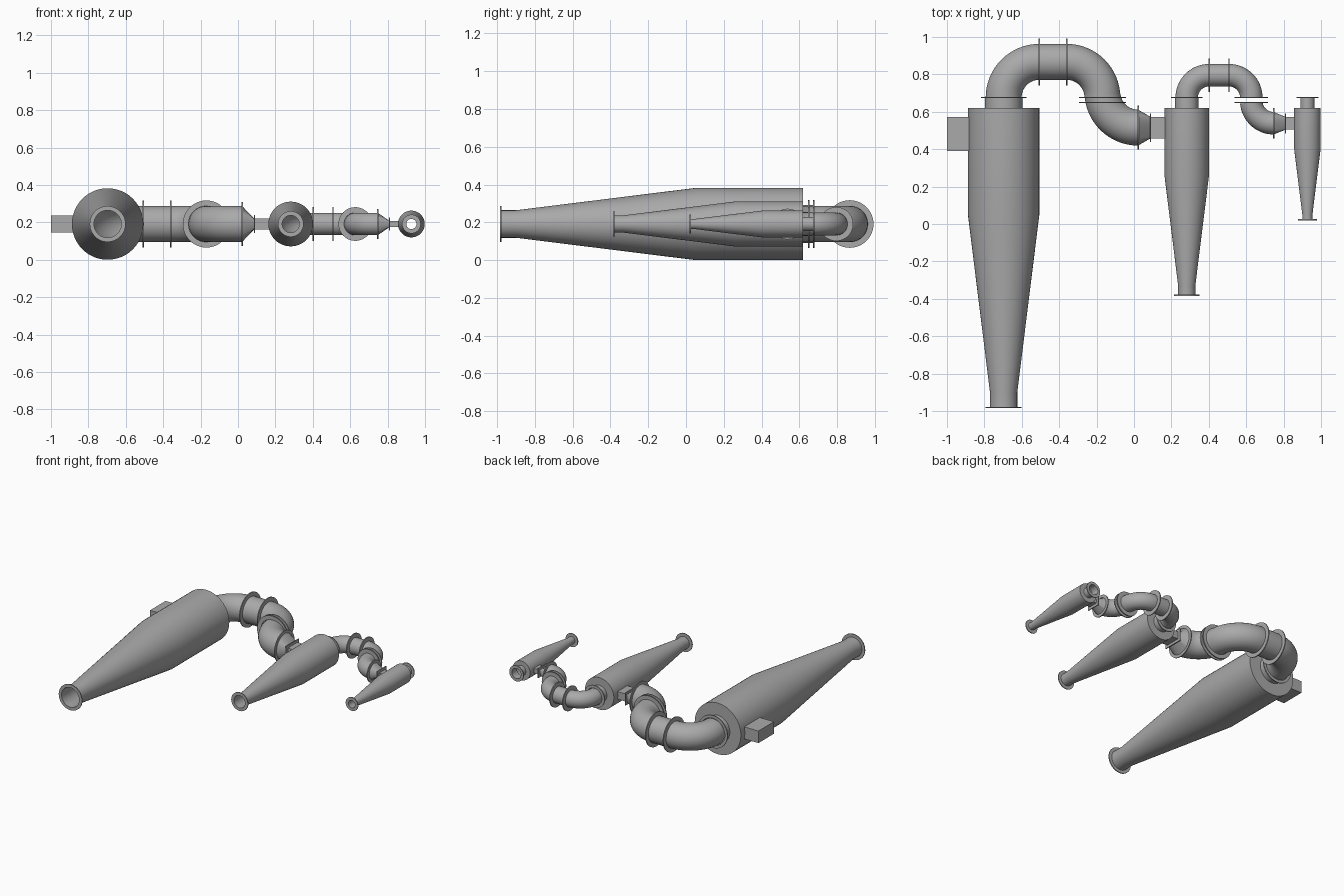
import bpy
import bmesh
from math import cos, sin, pi, radians, sqrt
from mathutils import Vector

if "Cube" in bpy.data.objects:
    bpy.data.objects.remove(bpy.data.objects["Cube"])

AXIS_Z = 0.191
SEGMENTS = 48
TOP_Y = 0.62
COLLAR_Y = 0.676
DUCT_TOP_Y = 0.573

steel = bpy.data.materials.new("grey_steel")
steel.use_nodes = True
grey = (0.4, 0.4, 0.4, 1)
steel.diffuse_color = grey
steel.node_tree.nodes["Principled BSDF"].inputs["Base Color"].default_value = grey


def ring(x, y, heading, half_w, half_h=None):
    """Cross-section at (x, y) facing heading: round, or a rectangle if half_h is given."""
    side = Vector((-sin(heading), cos(heading), 0))
    points = []
    for i in range(SEGMENTS):
        a = 2 * pi * i / SEGMENTS
        u, v = cos(a), sin(a)
        if half_h is not None:
            u, v = [max(-1, min(1, c * sqrt(2))) for c in (u, v)]
        points.append(Vector((x, y, AXIS_Z)) + side * u * half_w
                      + Vector((0, 0, v * (half_h or half_w))))
    return points


def loft(name, rings, loop=False, cap=False):
    """Skin a list of rings."""
    bm = bmesh.new()
    rows = [[bm.verts.new(p) for p in r] for r in rings]
    pairs = list(zip(rows, rows[1:]))
    if loop:
        pairs.append((rows[-1], rows[0]))
    for a, b in pairs:
        for i in range(SEGMENTS):
            j = (i + 1) % SEGMENTS
            bm.faces.new((a[i], a[j], b[j], b[i]))
    if cap:
        bm.faces.new(rows[0])
        bm.faces.new(rows[-1])
    bmesh.ops.recalc_face_normals(bm, faces=bm.faces)
    mesh = bpy.data.meshes.new(name)
    bm.to_mesh(mesh)
    bm.free()
    mesh.materials.append(steel)
    mesh.shade_smooth()
    mesh.set_sharp_from_angle(angle=radians(30))
    obj = bpy.data.objects.new(name, mesh)
    bpy.context.collection.objects.link(obj)
    return obj


def flange(name, x, y, heading, w, lip, h=None, thick=0.007):
    """Flat collar around a round pipe or a rectangular duct."""
    rings = []
    for t, grow in ((-1, 0), (-1, lip), (1, lip), (1, 0)):
        d = t * thick / 2
        rings.append(ring(x + cos(heading) * d, y + sin(heading) * d, heading,
                          w + grow, None if h is None else h + grow))
    loft(name, rings, loop=True)


def bend(cx, cy, radius, pipe, start, end, steps=16):
    """Rings along an arc of pipe."""
    turn = pi / 2 if end > start else -pi / 2
    result = []
    for i in range(steps + 1):
        a = start + (end - start) * i / steps
        result.append(ring(cx + radius * cos(a), cy + radius * sin(a), a + turn, pipe))
    return result


def cyclone(size, x, s, duct_start):
    """Barrel, cone, dust outlet, gas outlet and inlet duct; s is the scale."""
    north = pi / 2
    end_y = TOP_Y - 1.605 * s
    profile = ((end_y, 0.073 * s), (TOP_Y - 1.52 * s, 0.073 * s),
               (TOP_Y - 0.57 * s, 0.191 * s), (TOP_Y, 0.191 * s),
               (TOP_Y, 0.1 * s), (COLLAR_Y, 0.1 * s))
    loft(size + "_cyclone_body", [ring(x, y, north, r) for y, r in profile])
    flange(size + "_dust_outlet_flange", x, end_y + 0.0035, north, 0.073 * s, 0.023)
    flange(size + "_gas_outlet_flange", x, COLLAR_Y, north, 0.1 * s, 0.021)
    half = 0.092 * s
    loft(size + "_inlet_duct",
         [ring(px, DUCT_TOP_Y - half, 0, half, 0.045 * s)
          for px in (duct_start, x - 0.17 * s)], cap=True)


def crossover(size, x0, s, straight, x_duct, next_s):
    """Return bend, reverse bend and round-to-rectangular adapter to the next cyclone."""
    r, pipe = 0.191 * s, 0.096 * s
    xa, xb = x0 + r, x0 + r + straight
    top = COLLAR_Y + r
    xc = xb + r
    loft(size + "_return_bend",
         bend(xa, COLLAR_Y, r, pipe, pi, pi / 2) + bend(xb, COLLAR_Y, r, pipe, pi / 2, 0))
    for i, px in enumerate((xa, xb)):
        flange(f"{size}_bend_flange_{i + 1}", px, top, 0, pipe, 0.03)
    for i, py in enumerate((COLLAR_Y, COLLAR_Y - 0.026)):
        flange(f"{size}_joint_flange_{i + 1}", xc, py, pi / 2, pipe, 0.03)

    # reverse bend ends level with the next inlet duct
    half = 0.092 * next_s
    yd = DUCT_TOP_Y - half
    xd = xc + r
    loft(size + "_reverse_bend", bend(xd, yd + r, r, pipe, pi + 0.08, 1.5 * pi))
    flange(size + "_adapter_round_flange", xd, yd, 0, pipe, 0.021)
    loft(size + "_adapter", [ring(xd, yd, 0, pipe),
                             ring(x_duct, yd, 0, half, 0.045 * next_s)])
    flange(size + "_adapter_square_flange", x_duct, yd, 0, half, 0.019, 0.045 * next_s)


# three cyclones in series, each smaller than the last
cyclone("large", -0.697, 1.0, -1.0)
cyclone("medium", 0.282, 0.626, 0.088)
cyclone("small", 0.927, 0.374, 0.81)
crossover("large", -0.697, 1.0, 0.146, 0.088, 0.626)
crossover("medium", 0.282, 0.626, 0.106, 0.81, 0.374)
